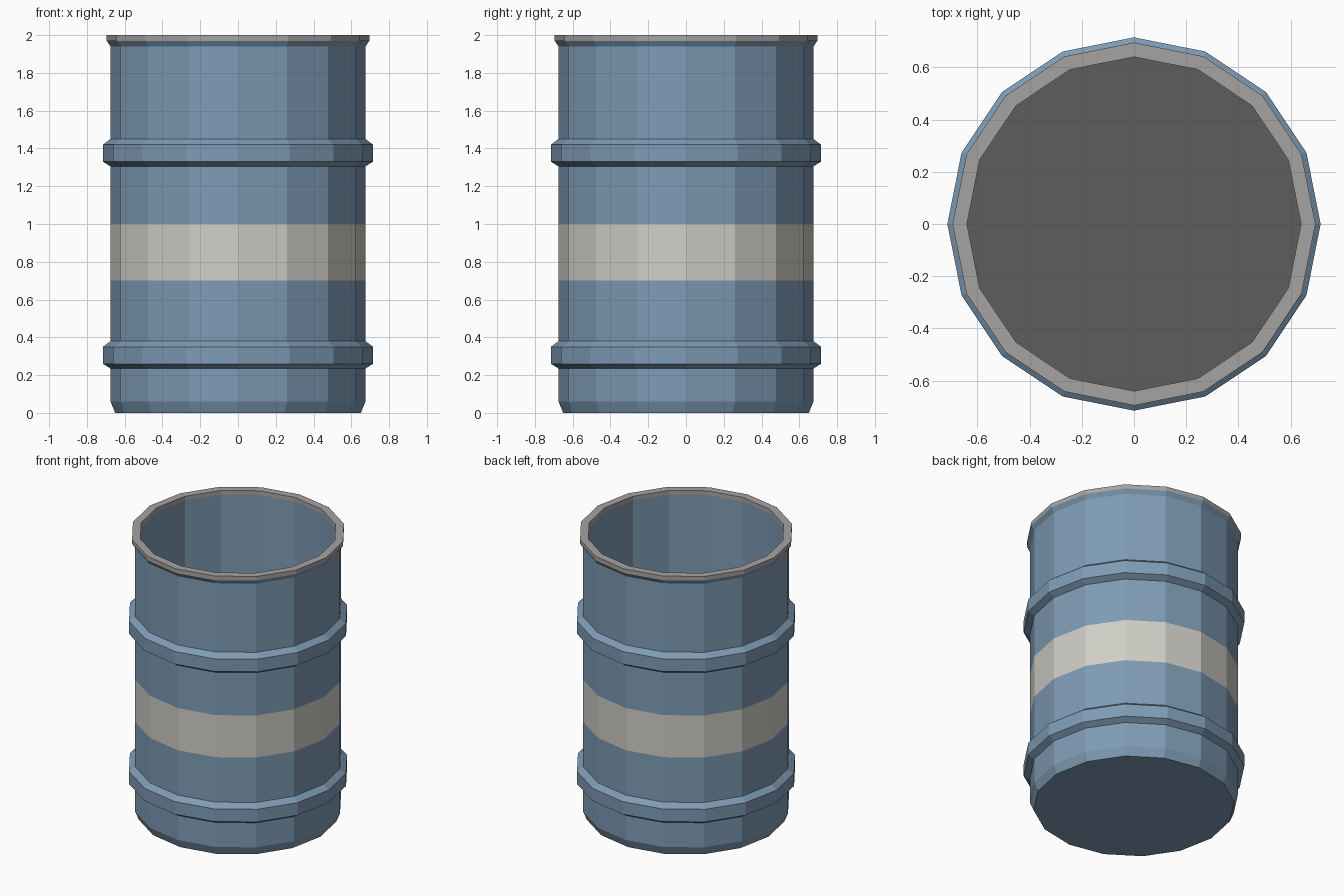
import bpy, bmesh
from math import cos, sin, tau

if "Cube" in bpy.data.objects:
    bpy.data.objects.remove(bpy.data.objects["Cube"])

SIDES = 16


def material(name, color):
    mat = bpy.data.materials.new(name)
    mat.diffuse_color = (*color, 1)
    mat.use_nodes = True
    mat.node_tree.nodes["Principled BSDF"].inputs["Base Color"].default_value = mat.diffuse_color
    return mat


def lathe(name, profile, mat, cap_first=False, cap_last=False):
    """Revolve (radius, z) points, going up the outside and down the inside."""
    bm = bmesh.new()
    rings = [[bm.verts.new((r * cos(tau * i / SIDES), r * sin(tau * i / SIDES), z))
              for i in range(SIDES)] for r, z in profile]
    for a, b in zip(rings, rings[1:]):
        for i in range(SIDES):
            j = (i + 1) % SIDES
            bm.faces.new((a[i], a[j], b[j], b[i]))
    if cap_first:
        bm.faces.new(rings[0][::-1])
    if cap_last:
        bm.faces.new(rings[-1])
    mesh = bpy.data.meshes.new(name)
    bm.to_mesh(mesh)
    bm.free()
    mesh.materials.append(mat)
    obj = bpy.data.objects.new(name, mesh)
    bpy.context.collection.objects.link(obj)
    return obj


def hoop(z):
    """Profile points of a raised hoop starting at height z."""
    return [(R, z), (0.715, z + 0.025), (0.715, z + 0.115), (R, z + 0.145)]


blue = material("blue_paint", (0.21, 0.33, 0.46))
cream = material("cream_paint", (0.62, 0.61, 0.56))
steel = material("steel", (0.38, 0.37, 0.36))
dark = material("dark_floor", (0.11, 0.11, 0.11))

R, INNER = 0.675, 0.64
FLOOR_Z = 0.06

# Outer shell, below and above the painted stripe
lathe("lower_shell", [(0.65, 0), (R, 0.06)] + hoop(0.235) + [(R, 0.70)], blue, cap_first=True)
lathe("stripe", [(R, 0.70), (R, 1.0)], cream)
lathe("upper_shell", [(R, 1.0)] + hoop(1.305) + [(R, 1.94), (0.695, 1.97)], blue)

# Open top rim, inner wall and floor
lathe("rim", [(0.695, 1.97), (0.695, 2.0), (INNER, 2.0), (INNER, 1.97)], steel)
lathe("inner_wall", [(INNER, 1.97), (INNER, FLOOR_Z)], blue)
lathe("floor", [(INNER, FLOOR_Z)], dark, cap_last=True)
